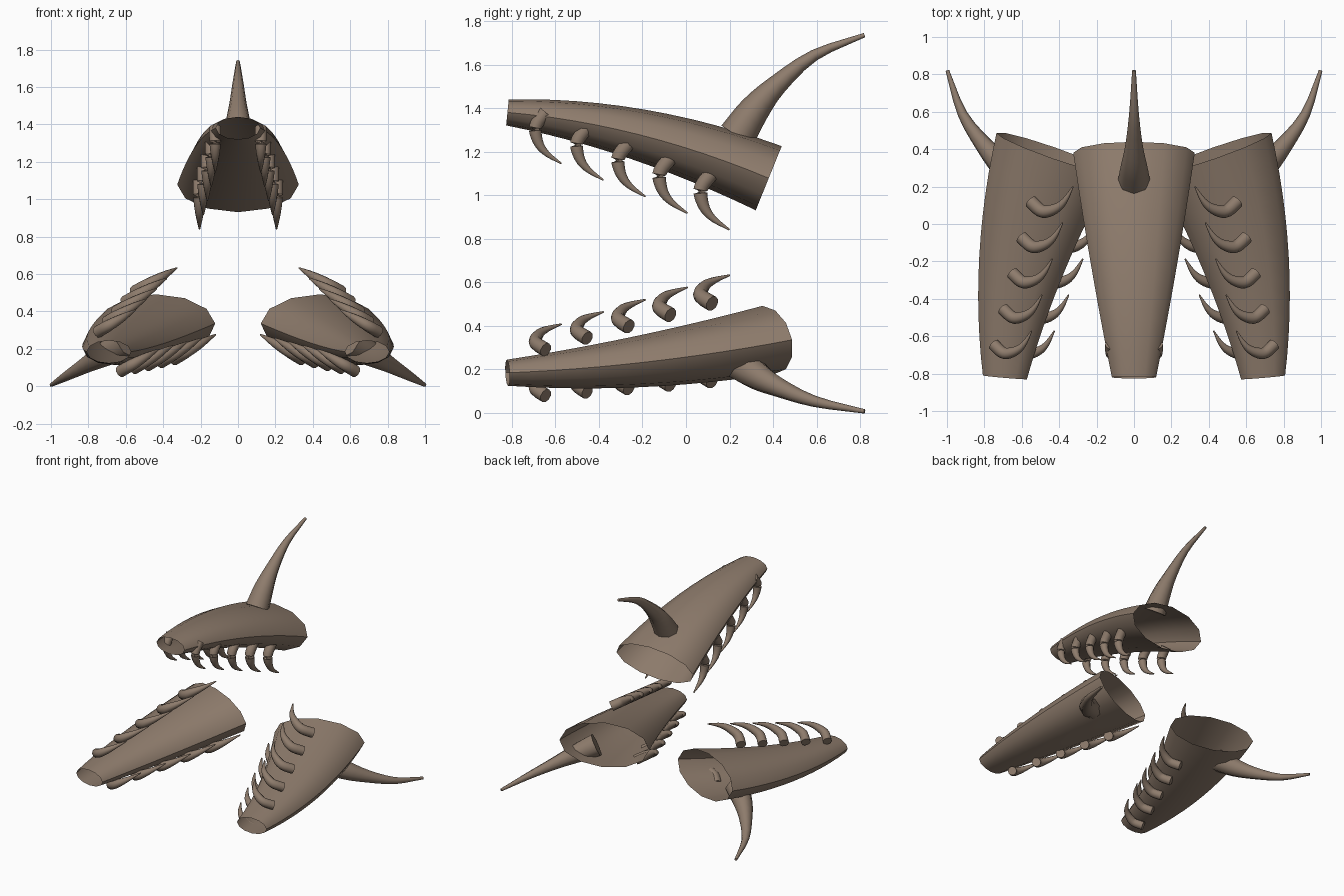
import bpy, bmesh
from math import cos, sin, pi, radians
from mathutils import Vector, Matrix

cube = bpy.data.objects.get("Cube")
if cube:
    bpy.data.objects.remove(cube, do_unlink=True)

AXIS_Z = 0.583          # height of the axis the three jaws sit around

hide = bpy.data.materials.new("brown_hide")
hide.use_nodes = True
colour = (0.27, 0.2, 0.15, 1)
hide.diffuse_color = colour
hide.node_tree.nodes["Principled BSDF"].inputs["Base Color"].default_value = colour


def sweep(name, path, sizes, sides, cap):
    """Skin rings of (half width, half height) along a path, keeping them upright."""
    bm = bmesh.new()
    rings = []
    for i, p in enumerate(path):
        t = (path[min(i + 1, len(path) - 1)] - path[max(i - 1, 0)]).normalized()
        u = t.cross(Vector((0, 0, 1))).normalized()
        v = u.cross(t)
        w, h = sizes[i]
        rings.append([bm.verts.new(p + u * w * cos(a) + v * h * sin(a))
                      for a in (2 * pi * k / sides for k in range(sides))])
    for a, b in zip(rings, rings[1:]):
        for k in range(sides):
            n = (k + 1) % sides
            bm.faces.new((a[k], a[n], b[n], b[k]))
    if cap:
        bm.faces.new(rings[0][::-1])
        bm.faces.new(rings[-1])
    bmesh.ops.recalc_face_normals(bm, faces=bm.faces)
    mesh = bpy.data.meshes.new(name)
    bm.to_mesh(mesh)
    bm.free()
    mesh.materials.append(hide)
    obj = bpy.data.objects.new(name, mesh)
    bpy.context.collection.objects.link(obj)
    bpy.ops.object.select_all(action='DESELECT')
    obj.select_set(True)
    bpy.context.view_layer.objects.active = obj
    bpy.ops.object.shade_smooth_by_angle(angle=radians(50))
    return obj


def smooth(points, steps=3):
    """Catmull-Rom refinement of (y, radial, radius) points."""
    pts = [Vector(p) for p in points]
    pts = [2 * pts[0] - pts[1]] + pts + [2 * pts[-1] - pts[-2]]
    out = []
    for a, b, c, d in zip(pts, pts[1:], pts[2:], pts[3:]):
        for k in range(steps):
            t = k / steps
            out.append(0.5 * (2 * b + (c - a) * t + (2 * a - 5 * b + 4 * c - d) * t ** 2
                              + (3 * b - a - 3 * c + d) * t ** 3))
    return out + [pts[-2]]


# Profiles: y, distance outward, radius
HORN = smooth([(0.235, 0.69, 0.086), (0.315, 0.81, 0.07), (0.42, 0.925, 0.047),
               (0.59, 1.06, 0.026), (0.82, 1.152, 0.01)])
# Tooth measured from its tip
TOOTH = smooth([(-0.08, 0.261, 0.036), (-0.128, 0.2, 0.035), (-0.131, 0.151, 0.032),
                (-0.11, 0.092, 0.024), (-0.069, 0.046, 0.015), (0, 0, 0.004)])


def build_jaw(side, angle):
    turn = Matrix.Translation((0, 0, AXIS_Z)) @ Matrix.Rotation(angle, 4, 'Y')

    # Hollow jaw shell, open at both ends
    path, sizes = [], []
    for i in range(13):
        s = i / 10
        s = 1.2 * i / 12
        path.append(turn @ Vector((0, s - 0.82, 0.797 - 0.085 * s - 0.139 * s * s)))
        sizes.append((0.118 + 0.2 * s - 0.023 * s * s, 0.06 + 0.11 * s - 0.023 * s * s))
    sweep(side + "_jaw", path, sizes, 12, False)

    # Swept-back horn
    sweep(side + "_horn", [turn @ Vector((0, y, r)) for y, r, _ in HORN],
          [(c, c) for _, _, c in HORN], 8, True)

    # Two rows of hooked teeth
    for row, sign in (("a", 1), ("b", -1)):
        for i in range(5):
            size = 0.9 + 0.025 * i
            x = sign * (0.122 + 0.021 * i)
            tip = Vector((x, -0.572 + 0.193 * i, 0.562 - 0.076 * i))
            sweep(f"{side}_tooth_{row}{i + 1}",
                  [turn @ (tip + Vector((0, y, r)) * size) for y, r, _ in TOOTH],
                  [(c * size, c * size) for _, _, c in TOOTH], 10, True)


for side, degrees in (("top", 0), ("left", 120), ("right", -120)):
    build_jaw(side, radians(degrees))
